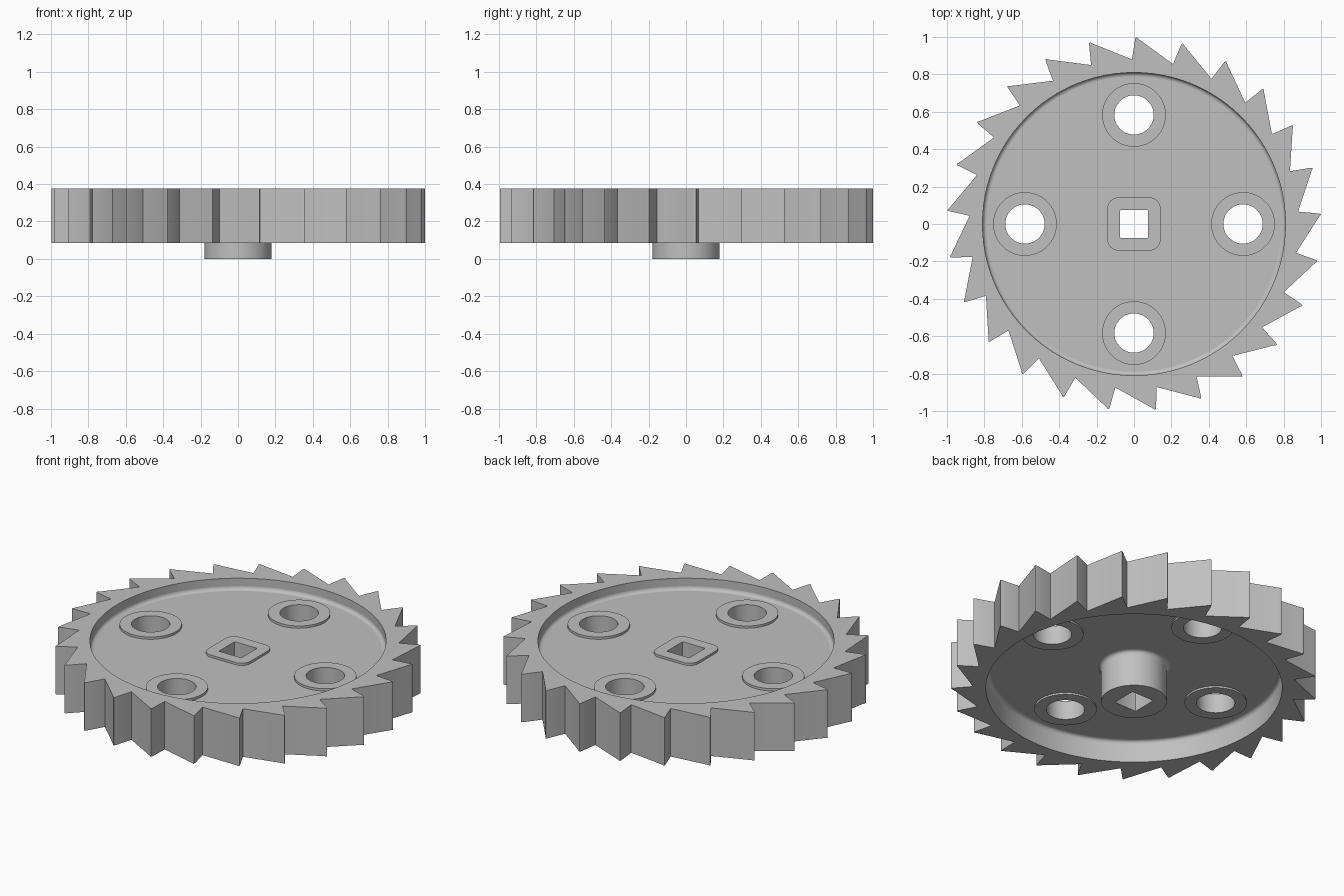
import bpy
import bmesh
from math import sin, cos, pi, radians

if "Cube" in bpy.data.objects:
    bpy.data.objects.remove(bpy.data.objects["Cube"], do_unlink=True)

steel = bpy.data.materials.new("grey steel")
steel.use_nodes = True
GREY = (0.53, 0.53, 0.53, 1)
steel.diffuse_color = GREY
steel.node_tree.nodes["Principled BSDF"].inputs["Base Color"].default_value = GREY

TEETH = 25
RIM_BOTTOM, RIM_TOP = 0.085, 0.375
WEB_BOTTOM, WEB_TOP = 0.217, 0.307
BOSS_BOTTOM, BOSS_TOP = 0.206, 0.321
RIM_R, HUB_R, BOSS_R, HOLE_R, HOLE_DIST = 0.81, 0.18, 0.17, 0.105, 0.583
FILLET = 0.02


def polar(r, degrees):
    return (r * cos(radians(degrees)), r * sin(radians(degrees)))


def circle(r, cx=0, cy=0, n=96):
    return [(cx + r * cos(2 * pi * i / n), cy + r * sin(2 * pi * i / n)) for i in range(n)]


def rounded_square(half, r, n=8):
    pts = []
    for k, (sx, sy) in enumerate([(1, 1), (-1, 1), (-1, -1), (1, -1)]):
        for i in range(n + 1):
            a = pi / 2 * (k + i / n)
            pts.append((sx * (half - r) + r * cos(a), sy * (half - r) + r * sin(a)))
    return pts


def finish(obj):
    obj.data.materials.clear()
    obj.data.materials.append(steel)
    bpy.ops.object.select_all(action='DESELECT')
    obj.select_set(True)
    bpy.context.view_layer.objects.active = obj
    bpy.ops.object.shade_smooth_by_angle(angle=radians(30))


def plate(name, outlines, z0, z1):
    """Flat plate from an outer outline and any hole outlines."""
    curve = bpy.data.curves.new(name, 'CURVE')
    curve.dimensions = '2D'
    curve.fill_mode = 'BOTH'
    curve.extrude = (z1 - z0) / 2
    for outline in outlines:
        spline = curve.splines.new('POLY')
        spline.points.add(len(outline) - 1)
        for point, (x, y) in zip(spline.points, outline):
            point.co = (x, y, 0, 1)
        spline.use_cyclic_u = True
    obj = bpy.data.objects.new(name, curve)
    bpy.context.collection.objects.link(obj)
    bpy.ops.object.select_all(action='DESELECT')
    obj.select_set(True)
    bpy.context.view_layer.objects.active = obj
    bpy.ops.object.convert(target='MESH')
    obj = bpy.context.view_layer.objects.active
    obj.name = name
    bm = bmesh.new()
    bm.from_mesh(obj.data)
    bmesh.ops.remove_doubles(bm, verts=bm.verts, dist=1e-5)
    bmesh.ops.translate(bm, verts=bm.verts, vec=(0, 0, (z0 + z1) / 2))
    bmesh.ops.recalc_face_normals(bm, faces=bm.faces)
    bm.to_mesh(obj.data)
    bm.free()
    finish(obj)
    return obj


def fillet(name, radius, z, side, up, n=96, steps=4):
    """Concave blend ring: side is the way it spreads, up the way it climbs."""
    bm = bmesh.new()
    profile = [(radius, z)]
    for i in range(steps + 1):
        a = pi / 2 * i / steps
        profile.append((radius + side * FILLET * (1 - cos(a)),
                        z + up * FILLET * (1 - sin(a))))
    rings = [[bm.verts.new((x, y, h)) for x, y in circle(r, n=n)] for r, h in profile]
    for a, b in zip(rings, rings[1:] + rings[:1]):
        for i in range(n):
            j = (i + 1) % n
            bm.faces.new((a[i], a[j], b[j], b[i]))
    bmesh.ops.recalc_face_normals(bm, faces=bm.faces)
    mesh = bpy.data.meshes.new(name)
    bm.to_mesh(mesh)
    bm.free()
    obj = bpy.data.objects.new(name, mesh)
    bpy.context.collection.objects.link(obj)
    finish(obj)


# Toothed rim: sawtooth outline with slightly rounded tips
teeth = []
for k in range(TEETH):
    a = 3 + k * 360 / TEETH
    teeth += [polar(0.99, a - 0.8), polar(0.998, a - 0.35), polar(1.0, a),
              polar(0.99, a + 0.25), polar(0.88, a + 1.3)]
plate("toothed_rim", [teeth, circle(RIM_R)], RIM_BOTTOM, RIM_TOP)

# Web disc, opened where the bosses and collar pass through
centres = [polar(HOLE_DIST, 90 * k) for k in range(4)]
collar = rounded_square(0.142, 0.06)
square = rounded_square(0.075, 0.006, 2)
plate("web_disc", [circle(RIM_R), collar] + [circle(BOSS_R, x, y, 64) for x, y in centres],
      WEB_BOTTOM, WEB_TOP)

# Four bored bosses
for side, (x, y) in zip(("left", "back", "right", "front"), centres):
    plate(side + "_boss", [circle(BOSS_R, x, y, 64), circle(HOLE_R, x, y, 64)],
          BOSS_BOTTOM, BOSS_TOP)

# Square-bored collar and hub
plate("collar", [collar, square], WEB_BOTTOM, BOSS_TOP)
plate("hub", [circle(HUB_R), square], 0, WEB_BOTTOM)

# Blends between web, rim and hub
fillet("upper_rim_fillet", RIM_R, WEB_TOP, -1, 1)
fillet("lower_rim_fillet", RIM_R, WEB_BOTTOM, -1, -1)
fillet("hub_fillet", HUB_R, WEB_BOTTOM, 1, -1)
